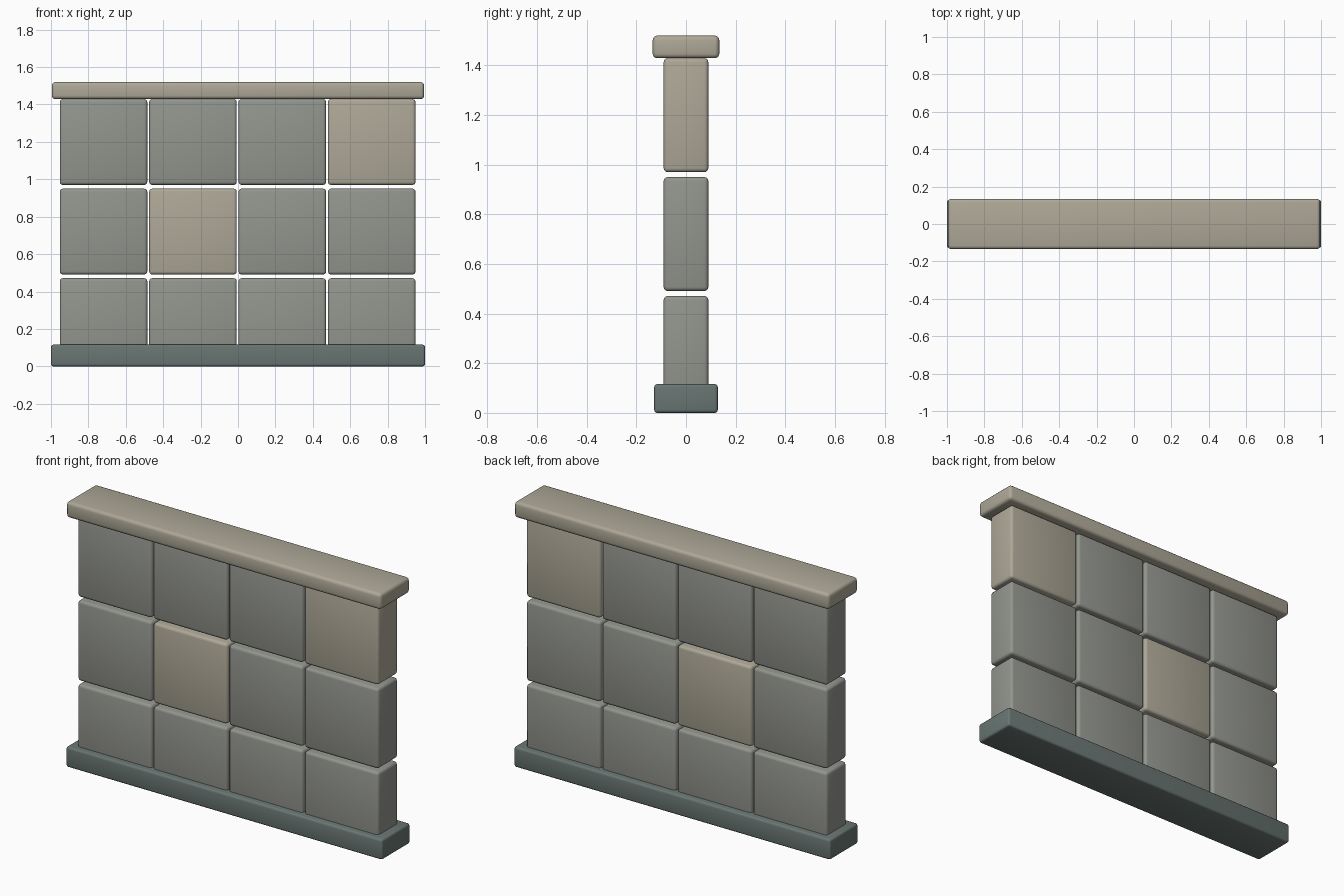
import bpy

if "Cube" in bpy.data.objects:
    bpy.data.objects.remove(bpy.data.objects["Cube"])

def material(name, rgb):
    m = bpy.data.materials.new(name)
    m.diffuse_color = (*rgb, 1)
    m.use_nodes = True
    m.node_tree.nodes["Principled BSDF"].inputs["Base Color"].default_value = m.diffuse_color
    return m

grey = material("grey_stone", (0.29, 0.30, 0.27))
tan = material("tan_stone", (0.42, 0.39, 0.31))
dark = material("dark_stone", (0.14, 0.18, 0.17))

def slab(name, size, x, z, mat, bevel=0.016):
    """Rounded box centred on y = 0, with its underside at z."""
    bpy.ops.mesh.primitive_cube_add(size=1, location=(x, 0, z + size[2] / 2))
    o = bpy.context.object
    o.name = name
    o.scale = size
    bpy.ops.object.transform_apply(location=False, rotation=False, scale=True)
    b = o.modifiers.new("rounded_edges", "BEVEL")
    b.width = bevel
    b.segments = 3
    o.data.materials.append(mat)
    bpy.ops.object.modifier_apply(modifier=b.name)
    bpy.ops.object.shade_smooth_by_angle()
    return o

# Plinth and coping
slab("base_plinth", (2.0, 0.256, 0.116), 0, 0, dark, 0.012)
slab("top_coping", (1.99, 0.268, 0.091), 0, 1.429, tan, 0.018)

# Wall blocks: three courses of four, two of them tan
tan_blocks = {(1, 1), (2, 3)}
for row in range(3):
    for col in range(4):
        mat = tan if (row, col) in tan_blocks else grey
        slab(f"wall_block_{row + 1}_{col + 1}", (0.468, 0.18, 0.459),
             -0.002 + (col - 1.5) * 0.478, 0.012 + row * 0.479, mat)
